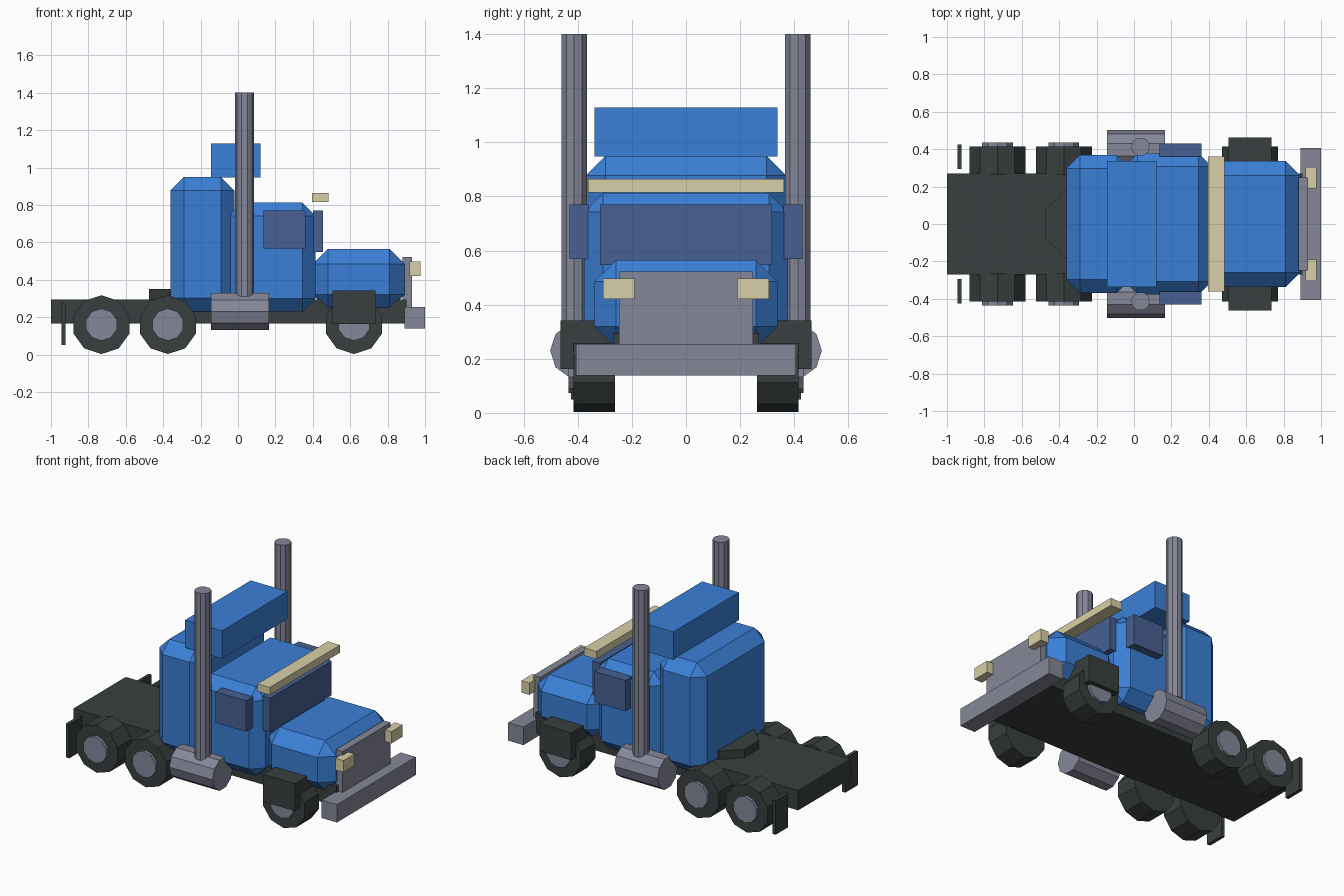
import bpy, bmesh, math
from mathutils import Vector

if "Cube" in bpy.data.objects:
    bpy.data.objects.remove(bpy.data.objects["Cube"])


def material(name, rgb):
    lin = [(c / 255 / 12.92) if c < 11 else ((c / 255 + 0.055) / 1.055) ** 2.4 for c in rgb]
    m = bpy.data.materials.new(name)
    m.diffuse_color = (*lin, 1)
    m.use_nodes = True
    m.node_tree.nodes["Principled BSDF"].inputs["Base Color"].default_value = m.diffuse_color
    return m


BLUE = material("blue paint", (59, 128, 215))
GREY = material("grey metal", (133, 135, 153))
DARK = material("dark rubber", (56, 63, 62))
CREAM = material("cream lamp", (217, 208, 168))
GLASS = material("window blue", (71, 96, 146))


def finish(name, bm, mat):
    bmesh.ops.recalc_face_normals(bm, faces=bm.faces)
    me = bpy.data.meshes.new(name)
    bm.to_mesh(me)
    bm.free()
    me.materials.append(mat)
    ob = bpy.data.objects.new(name, me)
    bpy.context.collection.objects.link(ob)
    return ob


def box(name, x, y, z, mat, bevel=0):
    """Box from (min, max) ranges, optionally chamfered on every edge."""
    bm = bmesh.new()
    bmesh.ops.create_cube(bm, size=1)
    for v in bm.verts:
        v.co = Vector([(a + b) / 2 + c * (b - a) for (a, b), c in zip((x, y, z), v.co)])
    if bevel:
        bmesh.ops.bevel(bm, geom=bm.edges[:], offset=bevel, offset_type='OFFSET',
                        segments=1, profile=0.5, affect='EDGES')
    return finish(name, bm, mat)


def prism(name, axis, centre, r, lo, hi, mat, sides=10, turn=0.0):
    """Regular prism along an axis; centre gives the other two coordinates."""
    bm = bmesh.new()
    rings = []
    for t in (lo, hi):
        ring = []
        for i in range(sides):
            a = turn + 2 * math.pi * i / sides
            p = [centre[0] + r * math.cos(a), centre[1] + r * math.sin(a)]
            p.insert(axis, t)
            ring.append(bm.verts.new(p))
        rings.append(ring)
        bm.faces.new(ring)
    for i in range(sides):
        j = (i + 1) % sides
        bm.faces.new((rings[0][i], rings[0][j], rings[1][j], rings[1][i]))
    return finish(name, bm, mat)


def span(s, a, b):
    return tuple(sorted((s * a, s * b)))


# Chassis and trailer coupling
box("chassis", (-1, 0.9), (-0.27, 0.27), (0.165, 0.295), DARK)
prism("coupling_plate", 2, (-0.29, 0), 0.2, 0.28, 0.35, DARK, 8, math.pi / 8)

# Body
box("sleeper", (-0.36, -0.02), (-0.37, 0.37), (0.23, 0.95), BLUE, 0.072)
box("cab", (-0.05, 0.415), (-0.377, 0.377), (0.23, 0.812), BLUE, 0.07)
box("hood", (0.4, 0.89), (-0.338, 0.338), (0.24, 0.565), BLUE, 0.08)
box("roof_fairing", (-0.145, 0.12), (-0.338, 0.338), (0.947, 1.128), BLUE)

# Front details
box("windshield", (0.4, 0.454), (-0.318, 0.318), (0.547, 0.77), GLASS)
box("sun_visor", (0.395, 0.483), (-0.362, 0.362), (0.815, 0.865), CREAM)
box("grille", (0.88, 0.93), (-0.248, 0.248), (0.22, 0.522), GREY)
box("bumper", (0.89, 1.0), (-0.407, 0.407), (0.138, 0.255), GREY)

# Mirrored parts
for s, side in ((1, "left"), (-1, "right")):
    box(side + "_window", (0.137, 0.36), span(s, 0.36, 0.43), (0.568, 0.77), GLASS)
    box(side + "_headlight", (0.918, 0.976), span(s, 0.19, 0.306), (0.42, 0.497), CREAM)
    box(side + "_fender", (0.505, 0.735), span(s, 0.25, 0.463), (0.163, 0.342), DARK)
    box(side + "_mud_flap", (-0.945, -0.922), span(s, 0.295, 0.425), (0.05, 0.272), DARK)
    prism(side + "_exhaust", 2, (0.035, s * 0.413), 0.05, 0.31, 1.4, GREY)
    prism(side + "_fuel_tank", 0, (s * 0.397, 0.23), 0.105, -0.145, 0.167, GREY)
    for x, label in ((-0.73, "rear"), (-0.375, "middle"), (0.62, "front")):
        prism(f"{side}_{label}_tyre", 1, (x, 0.16), 0.157, *span(s, 0.262, 0.415), DARK, 10, math.pi / 2)
        prism(f"{side}_{label}_hub", 1, (x, 0.16), 0.086, *span(s, 0.35, 0.435), GREY, 10, math.pi / 2)
